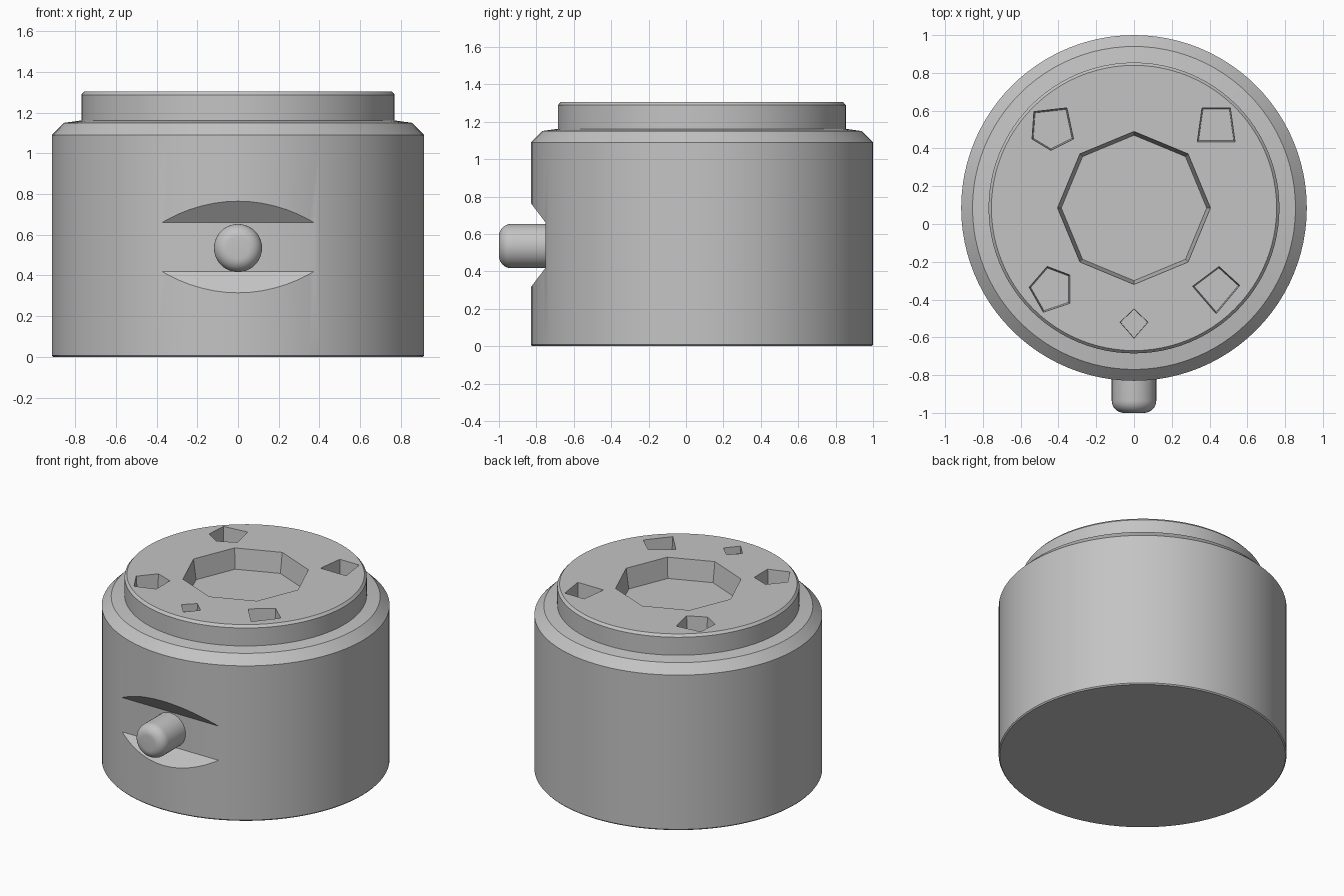
import bpy, bmesh
from math import sin, cos, pi, radians
from mathutils import Vector

if "Cube" in bpy.data.objects:
    bpy.data.objects.remove(bpy.data.objects["Cube"], do_unlink=True)

CENTRE = Vector((0, 0.085, 0))
TOP = 1.305

grey = bpy.data.materials.new("plain grey")
grey.use_nodes = True
grey.diffuse_color = (0.55, 0.55, 0.55, 1)
grey.node_tree.nodes["Principled BSDF"].inputs["Base Color"].default_value = (0.55, 0.55, 0.55, 1)


def loft(name, rings):
    """Skin a stack of equal-length point rings and cap both ends."""
    bm = bmesh.new()
    loops = [[bm.verts.new(p) for p in ring] for ring in rings]
    for a, b in zip(loops, loops[1:]):
        for i in range(len(a)):
            j = (i + 1) % len(a)
            bm.faces.new((a[i], a[j], b[j], b[i]))
    bm.faces.new(loops[0])
    bm.faces.new(loops[-1])
    bmesh.ops.recalc_face_normals(bm, faces=bm.faces)
    mesh = bpy.data.meshes.new(name)
    bm.to_mesh(mesh)
    bm.free()
    mesh.materials.append(grey)
    obj = bpy.data.objects.new(name, mesh)
    bpy.context.collection.objects.link(obj)
    return obj


def circle(radius, z, sides):
    return [CENTRE + Vector((radius * cos(2 * pi * i / sides), radius * sin(2 * pi * i / sides), z))
            for i in range(sides)]


def activate(obj):
    bpy.ops.object.select_all(action='DESELECT')
    obj.select_set(True)
    bpy.context.view_layer.objects.active = obj


def cut(target, cutter):
    cutter.hide_render = True
    mod = target.modifiers.new("cut", 'BOOLEAN')
    mod.operation = 'DIFFERENCE'
    mod.solver = 'EXACT'
    mod.object = cutter
    activate(target)
    bpy.ops.object.modifier_apply(modifier=mod.name)
    bpy.data.objects.remove(cutter, do_unlink=True)


def pocket(target, outline, depth, taper):
    """Sink a tapered hole with the given outline into the top face."""
    pts = [Vector((x, y, 0)) for x, y in outline]
    mid = sum(pts, Vector()) / len(pts)
    ring = lambda s, z: [mid + (p - mid) * s + Vector((0, 0, z)) for p in pts]
    cut(target, loft("pocket_cutter", [ring(taper, TOP - depth), ring(1, TOP), ring(1, TOP + 0.1)]))


# Stepped round body
profile = [(0.908, 0), (0.915, 0.008), (0.915, 1.09), (0.855, 1.15),
           (0.77, 1.162), (0.77, 1.288), (0.755, TOP)]
body = loft("body", [circle(r, z, 96) for r, z in profile])

# Flared slot across the front
slot = [(-0.75, 0.42), (-0.75, 0.66), (-1.1, 1.12), (-1.1, -0.04)]
cut(body, loft("slot_cutter", [[(x, y, z) for y, z in slot] for x in (-0.7, 0.7)]))

# Octagonal recess and the small pockets around it
pocket(body, [(p.x, p.y) for p in circle(0.405, 0, 8)], 0.14, 0.95)
pockets = [
    [(-0.53, 0.595), (-0.355, 0.615), (-0.32, 0.45), (-0.44, 0.39), (-0.54, 0.45)],
    [(0.36, 0.615), (0.51, 0.615), (0.535, 0.435), (0.335, 0.435)],
    [(0.45, -0.225), (0.56, -0.325), (0.435, -0.475), (0.31, -0.33)],
    [(-0.46, -0.225), (-0.34, -0.27), (-0.34, -0.42), (-0.48, -0.467), (-0.555, -0.335)],
]
for outline in pockets:
    pocket(body, outline, 0.11, 0.93)
pocket(body, [(0, -0.45), (0.074, -0.52), (0, -0.605), (-0.074, -0.52)], 0.05, 0.97)

# Rounded pin standing out of the slot
R, FILLET, SIDES = 0.118, 0.065, 40
pin_profile = [(R, -0.7)]
for i in range(9):
    a = i * pi / 16
    pin_profile.append((R - FILLET * (1 - cos(a)), -1 + FILLET * (1 - sin(a))))
pin = loft("pin", [[(r * cos(2 * pi * i / SIDES), y, 0.535 + r * sin(2 * pi * i / SIDES))
                    for i in range(SIDES)] for r, y in pin_profile])

for obj in (body, pin):
    activate(obj)
    bpy.ops.object.shade_smooth_by_angle(angle=radians(25))
